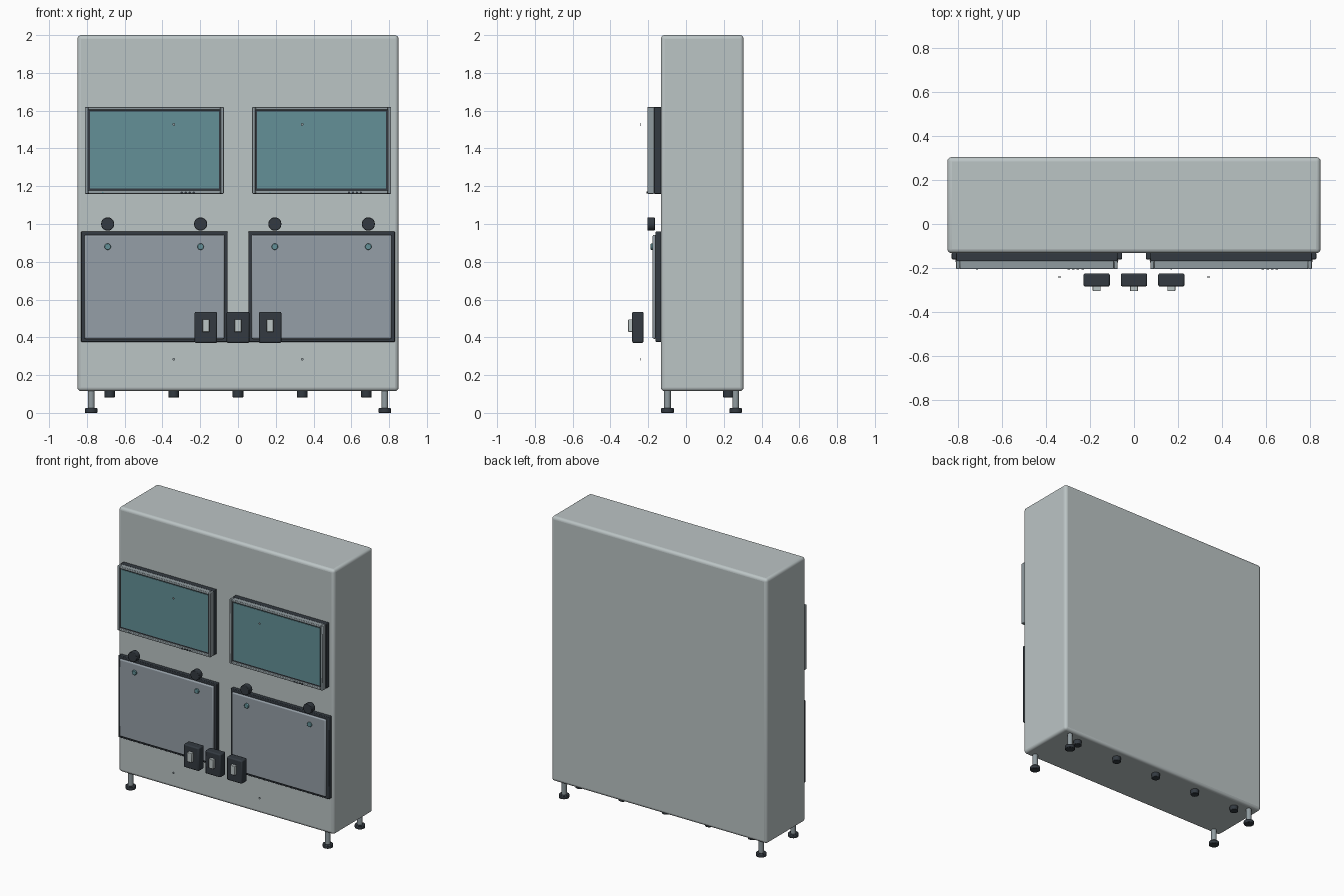
import bpy, math

if "Cube" in bpy.data.objects:
    bpy.data.objects.remove(bpy.data.objects["Cube"])


def material(name, rgb):
    m = bpy.data.materials.new(name)
    m.diffuse_color = (*rgb, 1)
    m.use_nodes = True
    m.node_tree.nodes["Principled BSDF"].inputs["Base Color"].default_value = m.diffuse_color
    return m


SHELL = material("pale_grey", (0.50, 0.555, 0.56))
DARK = material("charcoal", (0.033, 0.042, 0.052))
PANEL = material("slate_grey", (0.30, 0.345, 0.385))
TEAL = material("teal_glass", (0.125, 0.28, 0.31))
METAL = material("steel_grey", (0.28, 0.33, 0.35))


def finish(ob, name, mat, bevel, segments):
    ob.name = name
    ob.data.materials.append(mat)
    if bevel:
        mod = ob.modifiers.new("edge", 'BEVEL')
        mod.width, mod.segments, mod.limit_method = bevel, segments, 'ANGLE'
    bpy.ops.object.shade_smooth_by_angle(angle=math.radians(35))
    return ob


def box(name, x, y, z, mat, bevel=0.0, segments=2):
    """Box from (min, max) pairs on each axis."""
    c = [(a + b) / 2 for a, b in (x, y, z)]
    bpy.ops.mesh.primitive_cube_add(size=1, location=c)
    ob = bpy.context.object
    ob.scale = [b - a for a, b in (x, y, z)]
    bpy.ops.object.transform_apply(location=False, rotation=False, scale=True)
    return finish(ob, name, mat, bevel, segments)


def disc(name, loc, r, depth, mat, axis='Z', bevel=0.0, sides=20):
    rot = (math.pi / 2, 0, 0) if axis == 'Y' else (0, 0, 0)
    bpy.ops.mesh.primitive_cylinder_add(vertices=sides, radius=r, depth=depth,
                                        location=loc, rotation=rot)
    return finish(bpy.context.object, name, mat, bevel, 2)


def frame(name, x, y, z, w, mat, bevel=0.004):
    """Rectangular frame of four bars, w wide, facing the front."""
    for part, bx, bz in (("left", (x[0], x[0] + w), z),
                         ("right", (x[1] - w, x[1]), z),
                         ("bottom", (x[0] + w, x[1] - w), (z[0], z[0] + w)),
                         ("top", (x[0] + w, x[1] - w), (z[1] - w, z[1]))):
        box(f"{name}_{part}", bx, y, bz, mat, bevel)


# Main cabinet
box("cabinet", (-0.85, 0.85), (-0.133, 0.305), (0.115, 2.0), SHELL, 0.02, 4)

for side, cx in (("left", -0.4425), ("right", 0.4425)):
    # Display: dark housing, grey bezel, dark gasket and glass
    x = (cx - 0.3675, cx + 0.3675)
    box(f"display_housing_{side}", x, (-0.17, -0.13), (1.16, 1.62), DARK, 0.004)
    frame(f"display_bezel_{side}", x, (-0.205, -0.168), (1.16, 1.62), 0.017, METAL)
    box(f"display_gasket_{side}", (x[0] + 0.016, x[1] - 0.016),
        (-0.192, -0.165), (1.175, 1.605), DARK)
    box(f"display_glass_{side}", (x[0] + 0.026, x[1] - 0.026),
        (-0.196, -0.19), (1.187, 1.596), TEAL)
    # Display buttons and status lamp
    for i in range(4):
        disc(f"display_button_{side}", (cx + 0.145 + i * 0.021, -0.205, 1.167),
             0.006, 0.006, DARK, 'Y', sides=10)
    disc(f"display_lamp_{side}", (cx - 0.273, -0.205, 1.167),
         0.004, 0.006, TEAL, 'Y', sides=10)

    # Lower access panel on a dark surround
    x = (cx - 0.388, cx + 0.388)
    box(f"panel_surround_{side}", x, (-0.161, -0.13), (0.375, 0.96), DARK, 0.004)
    box(f"access_panel_{side}", (x[0] + 0.017, x[1] - 0.017),
        (-0.177, -0.158), (0.392, 0.943), PANEL, 0.008)

# Knobs with indicator lamps beneath
for x in (-0.69, -0.198, 0.195, 0.69):
    disc("knob", (x, -0.185, 1.0), 0.035, 0.04, DARK, 'Y', 0.003)
    disc("indicator_lamp", (x, -0.18, 0.88), 0.017, 0.014, TEAL, 'Y', 0.003)

# Switch boxes with toggle levers
for x in (-0.17, 0, 0.17):
    box("switch_box", (x - 0.06, x + 0.06), (-0.285, -0.225), (0.37, 0.535), DARK, 0.008)
    box("switch_lever", (x - 0.018, x + 0.018), (-0.306, -0.28), (0.428, 0.495), SHELL, 0.003)

# Small studs in front of the cabinet
for x in (-0.34, 0.34):
    for z in (0.284, 1.527):
        disc("stud", (x, -0.242, z), 0.007, 0.004, METAL, 'Y', sides=10)

# Levelling feet
for x in (-0.777, 0.777):
    for y in (-0.098, 0.263):
        disc("foot_post", (x, y, 0.07), 0.018, 0.11, METAL)
        disc("foot_pad", (x, y, 0.0125), 0.034, 0.025, DARK, bevel=0.004)

# Underside cable glands along the back
for i in range(-2, 3):
    disc("cable_gland", (i * 0.34, 0.225, 0.1), 0.028, 0.036, DARK, bevel=0.003)
